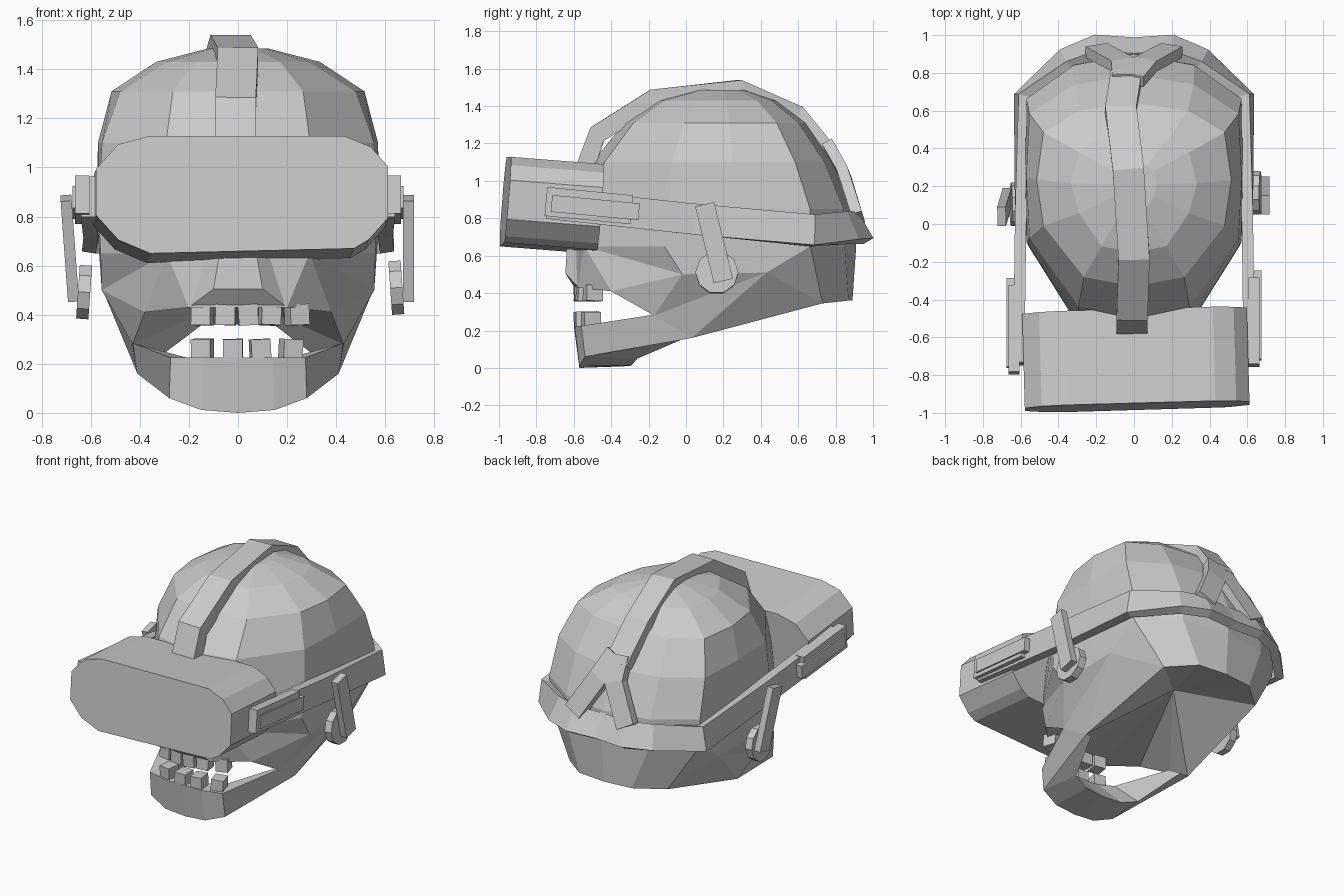
import bpy, bmesh, math, random
from mathutils import Vector, Matrix

if "Cube" in bpy.data.objects:
    bpy.data.objects.remove(bpy.data.objects["Cube"])

random.seed(3)

def make(name, verts, faces, mirror=False):
    """Mesh object from points and faces, optionally mirrored across x."""
    bm = bmesh.new()
    for s in ((1, -1) if mirror else (1,)):
        vs = [bm.verts.new((v[0] * s, v[1], v[2])) for v in verts]
        for f in faces:
            bm.faces.new([vs[i] for i in f])
    bmesh.ops.remove_doubles(bm, verts=bm.verts, dist=0.0005)
    bmesh.ops.recalc_face_normals(bm, faces=bm.faces)
    me = bpy.data.meshes.new(name)
    bm.to_mesh(me)
    bm.free()
    ob = bpy.data.objects.new(name, me)
    bpy.context.collection.objects.link(ob)
    return ob

def loft(name, rings, mirror=False, cap_start=True):
    """Skin closed rings with the same number of points."""
    n = len(rings[0])
    verts = [p for r in rings for p in r]
    faces = [(i * n + j, i * n + (j + 1) % n, (i + 1) * n + (j + 1) % n, (i + 1) * n + j)
             for i in range(len(rings) - 1) for j in range(n)]
    if cap_start:
        faces.append(tuple(range(n)))
    faces.append(tuple(range(len(verts) - n, len(verts))))
    return make(name, verts, faces, mirror)

def ribbon(name, pts, across, width, thick):
    """Flat band along a path; across is one width direction or one per point."""
    pts = [Vector(p) for p in pts]
    rings = []
    for i, p in enumerate(pts):
        t = (pts[min(i + 1, len(pts) - 1)] - pts[max(i - 1, 0)]).normalized()
        a = Vector(across[i] if isinstance(across, list) else across)
        a = (a - t * a.dot(t)).normalized() * width / 2
        n = t.cross(a).normalized() * thick / 2
        rings.append([p + a + n, p - a + n, p - a - n, p + a - n])
    return loft(name, rings)

def box(name, c, size, rot=(0, 0, 0)):
    bpy.ops.mesh.primitive_cube_add(size=1, location=c, rotation=rot)
    ob = bpy.context.object
    ob.name = name
    ob.scale = size
    return ob

# Skull: half rings of the dome (z, half width, front y, back y, corner factor)
levels = [(.65, .56, -.62, .91, 1), (.85, .57, -.58, .9, 1), (1.1, .565, -.5, .79, .98),
          (1.31, .51, -.33, .64, .94), (1.43, .33, -.15, .48, .88), (1.485, .12, .06, .32, .85)]
verts, faces = [], []
for z, w, yf, yb, k in levels:
    for fx, fy in ((0, 0), (.52, .05), (k, .33), (1.01, .58), (k, .84), (.56, .96), (0, 1)):
        verts.append((w * fx, yf + (yb - yf) * fy, z))
for i in range(len(levels) - 1):
    for j in range(6):
        a = i * 7 + j
        faces.append((a, a + 1, a + 8, a + 7))
top = len(verts) - 7
faces.append(tuple(range(top, top + 7)))

# Skull: upper jaw, cheeks, back and hollow underside
low = {'U0': (0, -.6, .43), 'U1': (.2, -.58, .43), 'U2': (.38, -.4, .41), 'M': (.43, -.17, .28),
       'S': (.555, .43, .51), 'G': (.41, .03, .16), 'B4': (.37, .73, .345),
       'B5': (.2, .87, .36), 'B6': (0, .89, .36), 'C': (0, .38, .47), 'K': (.555, -.02, .5)}
idx = {f'R{i}': i for i in range(7)}
for key, p in low.items():
    idx[key] = len(verts)
    verts.append(p)
for f in ("R0 R1 U1 U0", "R1 U2 U1", "R1 R2 K", "R1 K U2", "U2 K M", "R2 R3 K", "R3 S K",
          "K S M", "M S G", "R3 R4 S", "S R4 B4", "S B4 G", "R4 R5 B5 B4", "R5 R6 B6 B5",
          "C U0 U1", "C U1 U2", "C U2 M", "C M G", "C G B4", "C B4 B5", "C B5 B6"):
    faces.append(tuple(idx[k] for k in f.split()))
make("skull", verts, faces, mirror=True)

# Lower jaw: cross-sections from chin to hinge
loft("lower_jaw", [
    [(0, -.6, .225), (0, -.57, 0), (0, -.3, .01), (0, -.5, .225)],
    [(.14, -.595, .225), (.15, -.57, .012), (.14, -.29, .015), (.12, -.49, .225)],
    [(.275, -.56, .225), (.28, -.54, .06), (.25, -.26, .05), (.21, -.44, .225)],
    [(.43, -.17, .285), (.41, .03, .16), (.36, .02, .17), (.39, -.13, .27)],
], mirror=True, cap_start=False)

# Nose wedge
make("nose", [(.07, -.635, .68), (.1, -.645, .505), (.2, -.575, .43), (0, -.635, .68),
              (0, -.645, .505), (0, -.595, .43), (.15, -.55, .68)],
     [(3, 0, 1, 4), (4, 1, 2, 5), (0, 6, 2, 1)], mirror=True)

# Teeth
for label, z, xs in (("upper", .4, (-.145, -.05, .04, .13, .24)), ("lower", .258, (-.145, -.02, .09, .215))):
    for i, x in enumerate(xs):
        box(f"{label}_tooth_{i}", (x, -.555 + 1.0 * x * x, z), (.08, .09, .085),
            (random.uniform(-.05, .05), random.uniform(-.07, .07), x * 1.2))

# Headset body: front outline extruded backwards, tilted slightly
outline = [(-.37, .235), (.42, .235), (.53, .19), (.6, .11), (.6, -.1), (.52, -.19), (.46, -.225),
           (-.37, -.245), (-.5, -.19), (-.59, -.09), (-.59, .1), (-.5, .2)]
tilt = (Matrix.Translation((.005, -.722, .875)) @ Matrix.Rotation(math.radians(1.6), 4, 'Z')
        @ Matrix.Rotation(math.radians(-4.5), 4, 'X'))
loft("headset_body", [[tilt @ Vector((x, y, z)) for x, z in outline] for y in (-.245, .255)])

# Side and back strap in one loop, flaring out at the lower back edge
half = [(.61, -.74, .88), (.6, .05, .795), (.595, .68, .735), (.36, .87, .75), (.2, .935, .75)]
lean = [(0, 0, 1), (0, 0, 1), (-.15, 0, 1), (-.2, -.45, 1), (0, -.6, 1)]
ribbon("head_strap", half + [(0, .92, .75)] + [(-x, y, z) for x, y, z in reversed(half)],
       lean + [(0, -.6, 1)] + [(-x, y, z) for x, y, z in reversed(lean)], .165, .06)

# Top strap and its forked rear end
ribbon("top_strap", [(-.01, -.535, 1.08), (-.01, -.475, 1.25), (0, -.175, 1.44), (-.03, .285, 1.49),
                     (-.07, .595, 1.355), (-.04, .775, 1.13)], (1, 0, 0), .165, .1)
for s in (-1, 1):
    ribbon("rear_fork", [(-.03 + s * .02, .765, 1.19), (s * .06, .845, 1.04), (s * .2, .92, .8)],
           (1, 0, 0), .13, .06)

for s, side in ((-1, "left"), (1, "right")):
    # Strap mounts on the headset sides
    dy = .02 * s
    box(f"{side}_mount", (s * .635, -.54 + dy, .868), (.06, .46, .155), (math.radians(-5.5), 0, 0))
    box(f"{side}_mount_plate", (s * .655, -.505 + dy, .857), (.04, .47, .09), (math.radians(-5.5), 0, 0))
    # Earphone arm and disc
    e = -.06 if s < 0 else 0
    ribbon(f"{side}_earphone_arm", [(s * (.695 - e * .1), .1 + e, .875), (s * (.695 + e * .4), .2 + e, .465)],
           (0, 1, 0), .105, .045)
    bpy.ops.mesh.primitive_cylinder_add(vertices=10, radius=.115, depth=.05,
                                        location=(s * (.645 + e * .3), .165 + e, .51 + e * .3),
                                        rotation=(0, math.radians(90 - 4 * s), 0))
    bpy.context.object.name = f"{side}_earphone"
